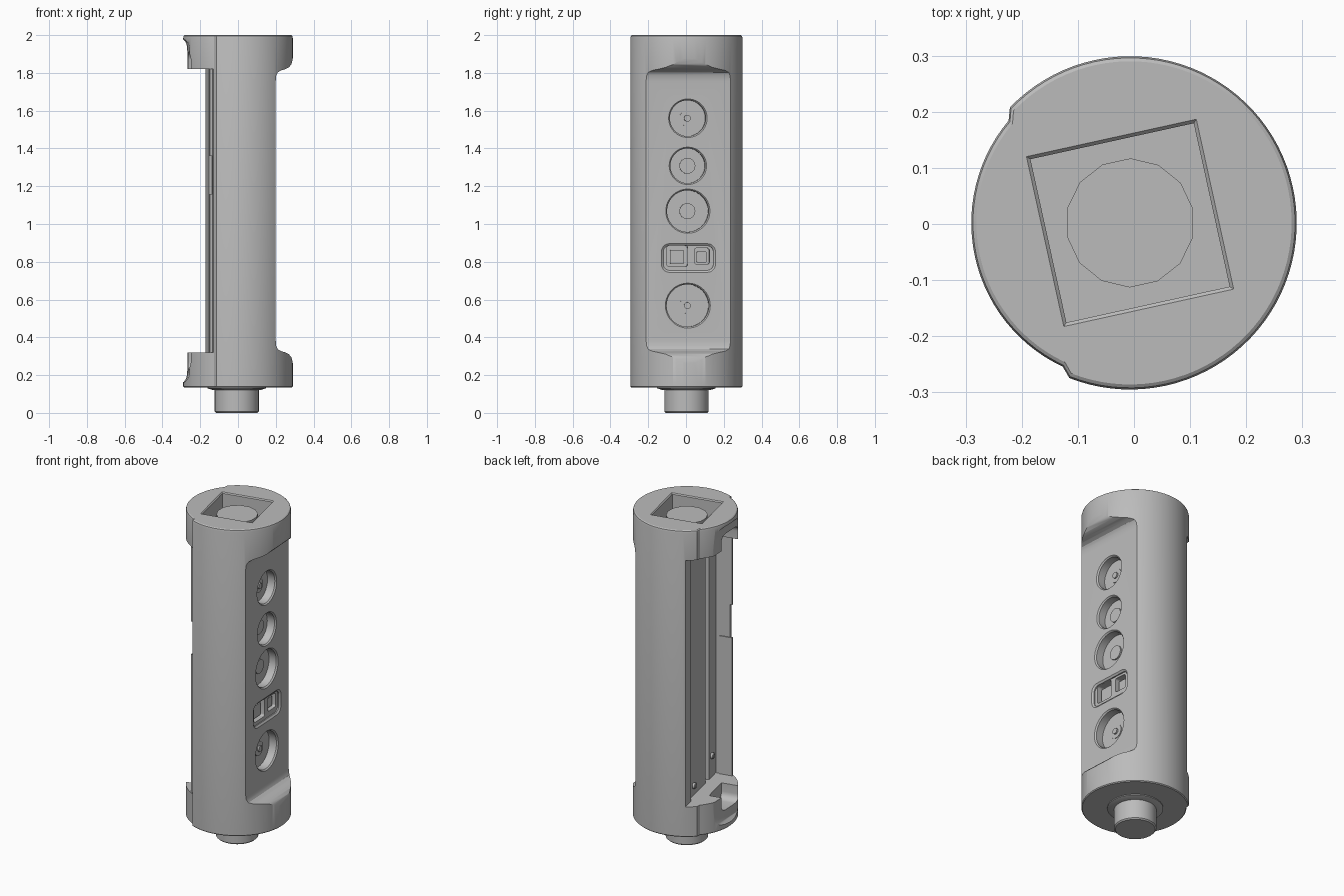
import bpy, bmesh
from math import radians, sin, cos, pi
from mathutils import Matrix, Vector

if "Cube" in bpy.data.objects:
    bpy.data.objects.remove(bpy.data.objects["Cube"])

grey = bpy.data.materials.new("plain grey")
grey.use_nodes = True
colour = (0.5, 0.5, 0.5, 1)
grey.diffuse_color = colour
grey.node_tree.nodes["Principled BSDF"].inputs["Base Color"].default_value = colour

# Frames: the turned casing, and the control panel on the flat side
CASE = Matrix.Translation((-0.007, 0.002, 0)) @ Matrix.Rotation(radians(12.4), 4, 'Z')
FLAT = 0.188
TURN = Matrix.Rotation(radians(3), 4, 'Z')
PANEL = TURN @ Matrix(((0, 0, 1, FLAT), (1, 0, 0, -0.01), (0, 1, 0, 0), (0, 0, 0, 1)))


def loft(name, rings, matrix=CASE):
    """Closed solid through matching rings of points."""
    bm = bmesh.new()
    loops = [[bm.verts.new(matrix @ Vector(p)) for p in ring] for ring in rings]
    for a, b in zip(loops, loops[1:]):
        for i in range(len(a)):
            j = (i + 1) % len(a)
            bm.faces.new((a[i], a[j], b[j], b[i]))
    bm.faces.new(loops[0][::-1])
    bm.faces.new(loops[-1])
    bmesh.ops.recalc_face_normals(bm, faces=bm.faces)
    mesh = bpy.data.meshes.new(name)
    bm.to_mesh(mesh)
    bm.free()
    mesh.materials.append(grey)
    ob = bpy.data.objects.new(name, mesh)
    bpy.context.collection.objects.link(ob)
    return ob


def turned(name, profile, n, matrix=CASE, x=0, y=0):
    """Round solid from (radius, height) pairs."""
    return loft(name, [[(x + r * cos(2 * pi * i / n), y + r * sin(2 * pi * i / n), z)
                        for i in range(n)] for r, z in profile], matrix)


def prism_z(name, outline, z0, z1, matrix=CASE):
    return loft(name, [[(x, y, z) for x, y in outline] for z in (z0, z1)], matrix)


def prism_y(name, outline, half, matrix):
    return loft(name, [[(x, y, z) for x, z in outline] for y in (-half, half)], matrix)


def rounded(cx, cy, w, h, r):
    """Rounded rectangle outline."""
    pts = []
    for k, (sx, sy) in enumerate(((1, 1), (-1, 1), (-1, -1), (1, -1))):
        for s in range(6):
            a = pi / 2 * (k + s / 5)
            pts.append((cx + sx * (w / 2 - r) + r * cos(a), cy + sy * (h / 2 - r) + r * sin(a)))
    return pts


def square(half):
    return [(half, half), (-half, half), (-half, -half), (half, -half)]


def mirrored(profile):
    """Same profile at the other end of the casing."""
    return [(x, 2.14 - z) for x, z in reversed(profile)]


def cut(target, cutter):
    mod = target.modifiers.new("cut", 'BOOLEAN')
    mod.operation, mod.solver, mod.object = 'DIFFERENCE', 'EXACT', cutter
    bpy.context.view_layer.update()
    done = bpy.data.meshes.new_from_object(
        target.evaluated_get(bpy.context.evaluated_depsgraph_get()))
    target.modifiers.clear()
    target.data = done
    bpy.data.objects.remove(cutter)


# Casing: round shell, slightly thinner on the open side
def shell_ring(inset, z):
    ring = []
    for i in range(96):
        a = 2 * pi * i / 96
        r = (0.283 if 0.297 * cos(a) < -0.168 else 0.297) - inset
        ring.append((r * cos(a), r * sin(a), z))
    return ring


casing = loft("casing", [shell_ring(*p) for p in
                         ((0.005, 0.135), (0, 0.14), (0, 1.985), (0.003, 1.996), (0.009, 2))])

# Flat control side with softly curved ends
soft = [(0.0, 0.385), (0.003, 0.355), (0.012, 0.337), (0.03, 0.327), (0.055, 0.32),
        (0.075, 0.311), (0.09, 0.295), (0.1, 0.27), (0.108, 0.235), (0.2, 0.235)]
low = [(FLAT + x, z) for x, z in soft]
cut(casing, prism_y("flat_cutter", low + mirrored(low), 0.4, TURN))

# Open compartment on the opposite side
cut(casing, prism_z("bay_cutter", [
    (-0.4, -0.35), (-0.175, -0.35), (-0.175, -0.2), (-0.09, -0.2), (-0.09, -0.1), (-0.04, -0.1),
    (-0.04, -0.05), (-0.09, -0.05), (-0.09, 0.2), (-0.107, 0.2), (-0.107, 0.35), (-0.4, 0.35)],
    0.32, 1.82))

# Finger scoops and latch slots in the end caps
scoop = [(-0.31, 0.155), (-0.284, 0.165), (-0.27, 0.18), (-0.264, 0.2), (-0.262, 0.23)]
cut(casing, prism_y("scoop_cutter", scoop + mirrored(scoop) + [(-0.4, 1.9), (-0.4, 0.2)],
                    0.25, TURN))
slot = rounded(0, 1.07, 0.18, 1.68, 0.04)
cut(casing, loft("slot_cutter", [[(x, y, z) for y, z in slot] for x in (-0.4, -0.17)]))

# Square socket in the top, with a chamfered rim
cut(casing, loft("socket_cutter", [[(x, y, z) for x, y in square(h)] for h, z in
                                   ((0.149, 1.88), (0.149, 1.994), (0.156, 2.001), (0.156, 2.1))]))
turned("socket_post", ((0.115, 1.87), (0.115, 1.96)), 14)

# Round control wells with knobs: height, radius, whether it has a centre pin
for i, (z, r, pin) in enumerate(((1.56, 0.103, True), (1.308, 0.1, False),
                                 (1.068, 0.118, False), (0.568, 0.12, True))):
    cut(casing, turned("well_cutter", ((r - 0.008, -0.055), (r - 0.008, -0.008),
                                       (r, 0.001), (r, 0.1)), 40, PANEL, 0.01, z))
    top = -0.051 if pin else -0.046
    turned(f"knob_{i}", ((0.042, -0.06), (0.042, top)), 24, PANEL, 0.01, z)
    if pin:
        turned(f"knob_pin_{i}", ((0.018, -0.056), (0.018, -0.042)), 12, PANEL, 0.01, z)

# Connector panel with a chamfered rim and two pockets
cut(casing, loft("panel_cutter", [
    [(x, y, z) for x, y in rounded(0.013, 0.82, 0.29 - d, 0.155 - d, 0.045 - d / 2)]
    for d, z in ((0.024, -0.015), (0.024, -0.008), (0, 0.001), (0, 0.1))], PANEL))
for i, (y, w, h) in enumerate(((-0.045, 0.11, 0.11), (0.085, 0.08, 0.085))):
    cut(casing, prism_z("pocket_cutter", rounded(y, 0.83, w, h, 0.012), -0.06, 0.1, PANEL))
    prism_z(f"connector_{i}", rounded(y, 0.825, w * 0.68, h * 0.68, 0.008), -0.065, -0.03, PANEL)

# Compartment edge tabs and inner rails
for i, (z0, z1) in enumerate(((0.32, 1.16), (1.36, 1.82))):
    prism_z(f"edge_tab_{i}", [(-0.19, -0.205), (-0.11, -0.205), (-0.11, -0.195), (-0.19, -0.195)],
            z0, z1)

# Small studs on the compartment floor
STUD = CASE @ Matrix(((0, 0, -1, -0.09), (1, 0, 0, 0), (0, 1, 0, 0), (0, 0, 0, 1)))
for i, (y, z) in enumerate(((0.12, 0.38), (-0.14, 0.45), (-0.14, 1.72))):
    turned(f"stud_{i}", ((0.018, -0.01), (0.018, 0.012), (0.013, 0.016)), 16, STUD, y, z)

# Plug and collar underneath
turned("plug_collar", ((0.13, 0.122), (0.155, 0.13), (0.155, 0.15)), 32)
turned("plug", ((0.11, 0), (0.117, 0.007), (0.117, 0.15)), 32)

# Smooth rounds, sharp edges
bpy.ops.object.select_all(action='DESELECT')
for ob in bpy.context.scene.objects:
    if ob.type == 'MESH' and grey.name in ob.data.materials:
        ob.select_set(True)
bpy.context.view_layer.objects.active = casing
bpy.ops.object.shade_smooth_by_angle(angle=radians(30))
